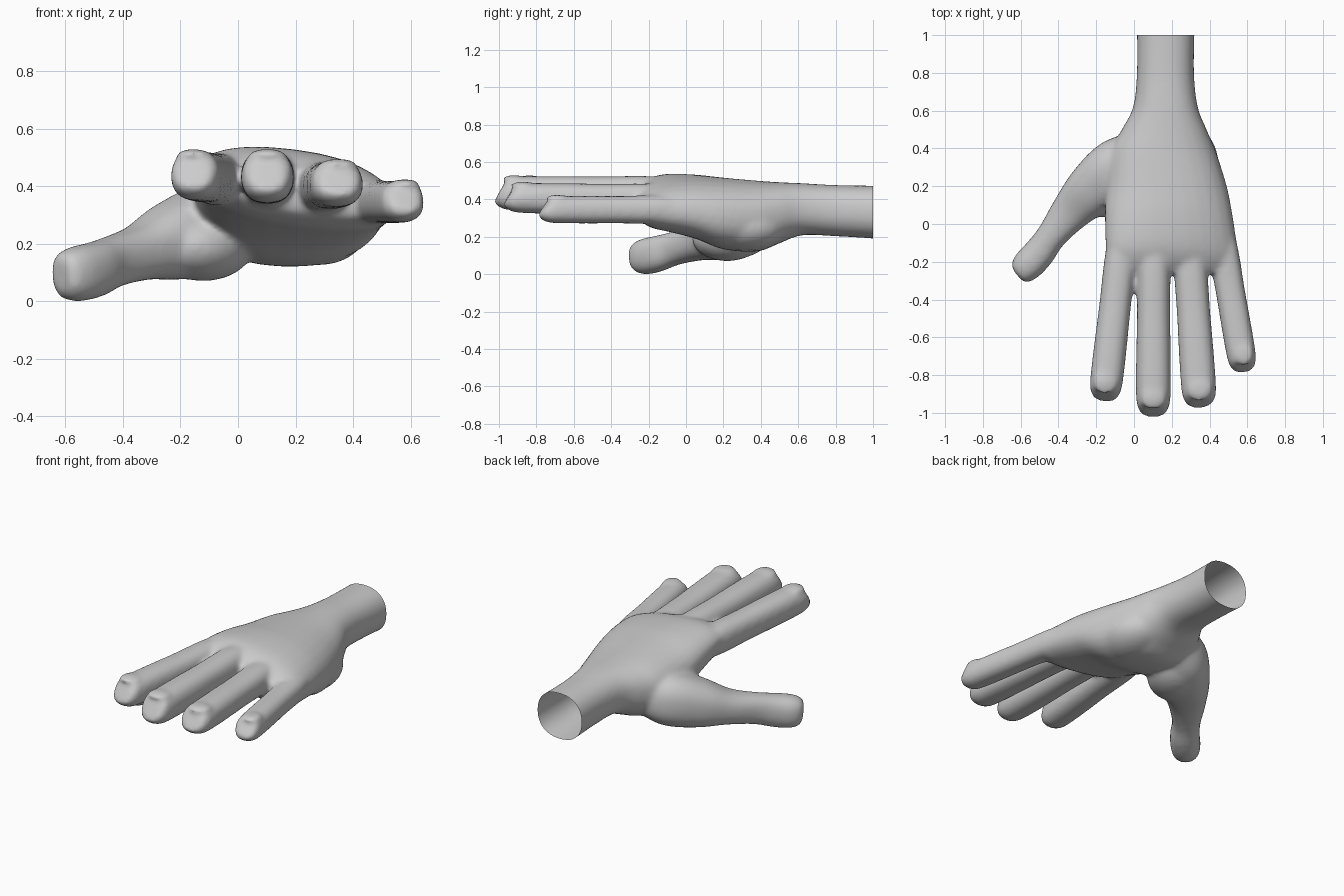
import bpy, bmesh, math
from mathutils import Vector, Matrix

if "Cube" in bpy.data.objects:
    bpy.data.objects.remove(bpy.data.objects["Cube"])

bm = bmesh.new()
SIDES = 28


def catmull(a, b, c, d, t):
    return [0.5 * (2 * q + (r - p) * t + (2 * p - 5 * q + 4 * r - s) * t * t
                   + (3 * q - p - 3 * r + s) * t ** 3) for p, q, r, s in zip(a, b, c, d)]


def loft(secs, fixed=False, power=2.4, steps=5):
    """Closed tube through sections (x, y, z, half width, half height, side slope)."""
    n = len(secs)
    pts = [catmull(secs[max(i - 1, 0)], secs[i], secs[i + 1], secs[min(i + 2, n - 1)], k / steps)
           for i in range(n - 1) for k in range(steps)] + [list(secs[-1])]
    rings = []
    for i, (x, y, z, w, h, slope) in enumerate(pts):
        a, b = pts[max(i - 1, 0)], pts[min(i + 1, len(pts) - 1)]
        tan = Vector((0, -1, 0)) if fixed else (Vector(b[:3]) - Vector(a[:3])).normalized()
        side = Vector((0, 0, 1)).cross(tan).normalized()
        up = tan.cross(side)
        ring = []
        for k in range(SIDES):
            t = 2 * math.pi * k / SIDES
            c, s = math.cos(t), math.sin(t)
            u = math.copysign(abs(c) ** (2 / power), c) * w
            v = math.copysign(abs(s) ** (2 / power), s) * h + u * slope
            ring.append(bm.verts.new(Vector((x, y, z)) + side * u + up * v))
        rings.append(ring)
    for r, q in zip(rings, rings[1:]):
        for k in range(SIDES):
            j = (k + 1) % SIDES
            bm.faces.new((r[k], r[j], q[j], q[k]))
    bm.faces.new(rings[0][::-1])
    bm.faces.new(rings[-1])


def blob(loc, radii, rot=0):
    m = Matrix.Translation(loc) @ Matrix.Rotation(rot, 4, 'Z') @ Matrix.Diagonal((*radii, 1))
    bmesh.ops.create_uvsphere(bm, u_segments=24, v_segments=14, radius=1, matrix=m)


# forearm, wrist and palm: (y, x min, x max, z bottom, z top, slope)
palm = [(1.06, .015, .322, .187, .473, 0), (.8, .015, .318, .203, .477, 0),
        (.62, -.005, .338, .208, .487, 0), (.5, -.065, .385, .165, .492, -.01),
        (.38, -.13, .435, .122, .50, -.03), (.2, -.15, .492, .135, .515, -.06),
        (.05, -.155, .522, .195, .527, -.10), (-.1, -.152, .545, .24, .525, -.14),
        (-.19, -.145, .555, .265, .50, -.15), (-.26, -.125, .535, .315, .455, -.15)]
loft([((a + b) / 2, y, (lo + hi) / 2, (b - a) / 2, (hi - lo) / 2, s)
      for y, a, b, lo, hi, s in palm], fixed=True, power=2.3)

# heel of the palm on the little finger side
blob((.28, .31, .25), (.17, .22, .125))

# four fingers: base (x, z), tip (x, y, z), half width at base and tip, half height at base and tip
fingers = [((-.045, .42), (-.155, -.912, .437), .083, .088, .092, .086),
           ((.105, .43), (.102, -.995, .432), .086, .093, .096, .092),
           ((.28, .395), (.348, -.948, .408), .086, .094, .088, .080),
           ((.44, .345), (.580, -.762, .345), .080, .078, .078, .072)]
for (bx, bz), (tx, ty, tz), w0, w1, h0, h1 in fingers:
    secs = []
    for t, f in ((0, .6), (.1, .85), (.25, 1), (.5, .98), (.68, 1), (.88, 1), (.97, .92), (1, .66)):
        y = .05 + (ty - .05) * t
        secs.append((bx + (tx - bx) * t, y, bz + (tz - bz) * t + (.012 if t == 1 else 0),
                     (w0 + (w1 - w0) * t) * f, (h0 + (h1 - h0) * t) * f, 0))
    loft(secs)
    # nail
    blob((tx, ty + .075, tz + h1 * .88), (w1 * .7, .065, .016), math.atan2(tx - bx, -ty))

# thumb
loft([(.06, .40, .29, .10, .10, 0), (-.08, .31, .255, .15, .155, 0),
      (-.22, .185, .21, .14, .138, 0), (-.335, .065, .17, .107, .098, 0),
      (-.435, -.06, .138, .08, .090, 0), (-.50, -.15, .110, .084, .096, 0),
      (-.56, -.215, .095, .084, .096, 0), (-.598, -.255, .092, .07, .082, 0),
      (-.615, -.27, .09, .05, .055, 0)])
# ball of the thumb
blob((-.12, .22, .19), (.16, .20, .12), -.6)

bmesh.ops.recalc_face_normals(bm, faces=bm.faces)
mesh = bpy.data.meshes.new("hand")
bm.to_mesh(mesh)
bm.free()
hand = bpy.data.objects.new("hand", mesh)
bpy.context.collection.objects.link(hand)
bpy.context.view_layer.objects.active = hand
hand.select_set(True)

# fuse the parts into one skin and soften the joins
rem = hand.modifiers.new("fuse", 'REMESH')
rem.mode = 'VOXEL'
rem.voxel_size = .012
smo = hand.modifiers.new("soften", 'SMOOTH')
smo.factor = .5
smo.iterations = 16
for name in ("fuse", "soften"):
    bpy.ops.object.modifier_apply(modifier=name)

# open forearm end
bm = bmesh.new()
bm.from_mesh(hand.data)
bmesh.ops.bisect_plane(bm, geom=bm.verts[:] + bm.edges[:] + bm.faces[:],
                       plane_co=(0, 1, 0), plane_no=(0, 1, 0), clear_outer=True)
bm.to_mesh(hand.data)
bm.free()
bpy.ops.object.shade_smooth()
